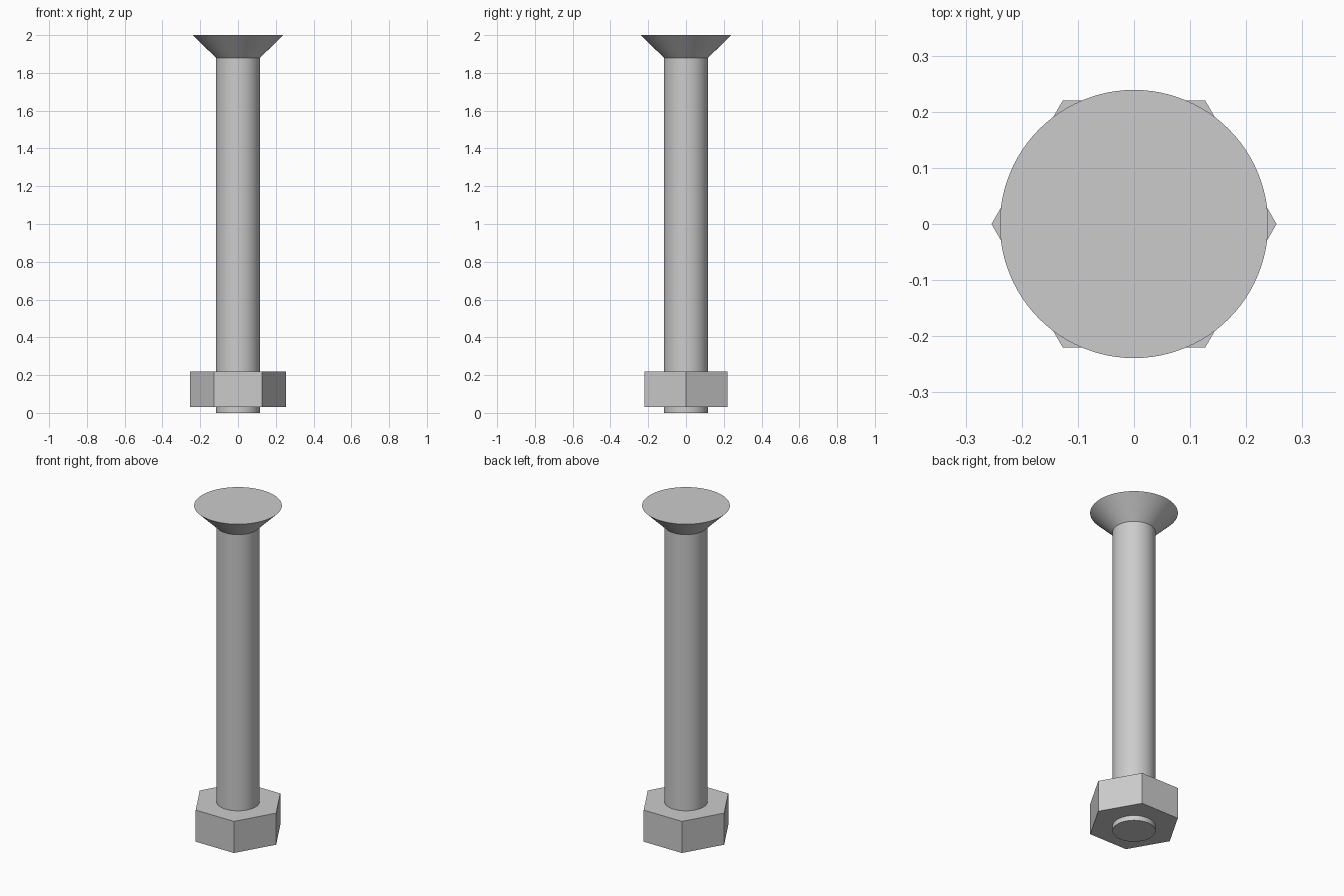
import bpy
import bmesh
import math
from mathutils import Matrix

cube = bpy.data.objects.get("Cube")
if cube:
    bpy.data.objects.remove(cube, do_unlink=True)

steel = bpy.data.materials.new("grey steel")
steel.use_nodes = True
colour = (0.6, 0.6, 0.6, 1.0)
steel.diffuse_color = colour
steel.node_tree.nodes["Principled BSDF"].inputs["Base Color"].default_value = colour


def frustum(name, sides, r_bottom, r_top, z_bottom, z_top, smooth):
    """Upright capped prism or cone section centred on the z axis."""
    bm = bmesh.new()
    bmesh.ops.create_cone(
        bm, cap_ends=True, segments=sides, radius1=r_bottom, radius2=r_top,
        depth=z_top - z_bottom,
        matrix=Matrix.Translation((0, 0, (z_bottom + z_top) / 2)))
    # Put a corner of the outline on the +x axis
    corner = max(bm.verts, key=lambda v: v.co.x)
    turn = -math.atan2(corner.co.y, corner.co.x)
    bm.transform(Matrix.Rotation(turn, 4, "Z"))
    mesh = bpy.data.meshes.new(name)
    bm.to_mesh(mesh)
    bm.free()
    mesh.materials.append(steel)
    obj = bpy.data.objects.new(name, mesh)
    bpy.context.collection.objects.link(obj)
    if smooth:
        bpy.ops.object.select_all(action="DESELECT")
        obj.select_set(True)
        bpy.context.view_layer.objects.active = obj
        bpy.ops.object.shade_smooth_by_angle(angle=math.radians(30))
    return obj


shaft_radius = 0.117
head_base = 1.88

# Round shaft, reaching slightly below the nut
frustum("shaft", 96, shaft_radius, shaft_radius, 0, head_base, True)

# Countersunk head, flat on top
frustum("countersunk_head", 96, shaft_radius, 0.239, head_base, 2, True)

# Hexagonal nut with corners towards left and right
frustum("hex_nut", 6, 0.254, 0.254, 0.03, 0.22, False)
